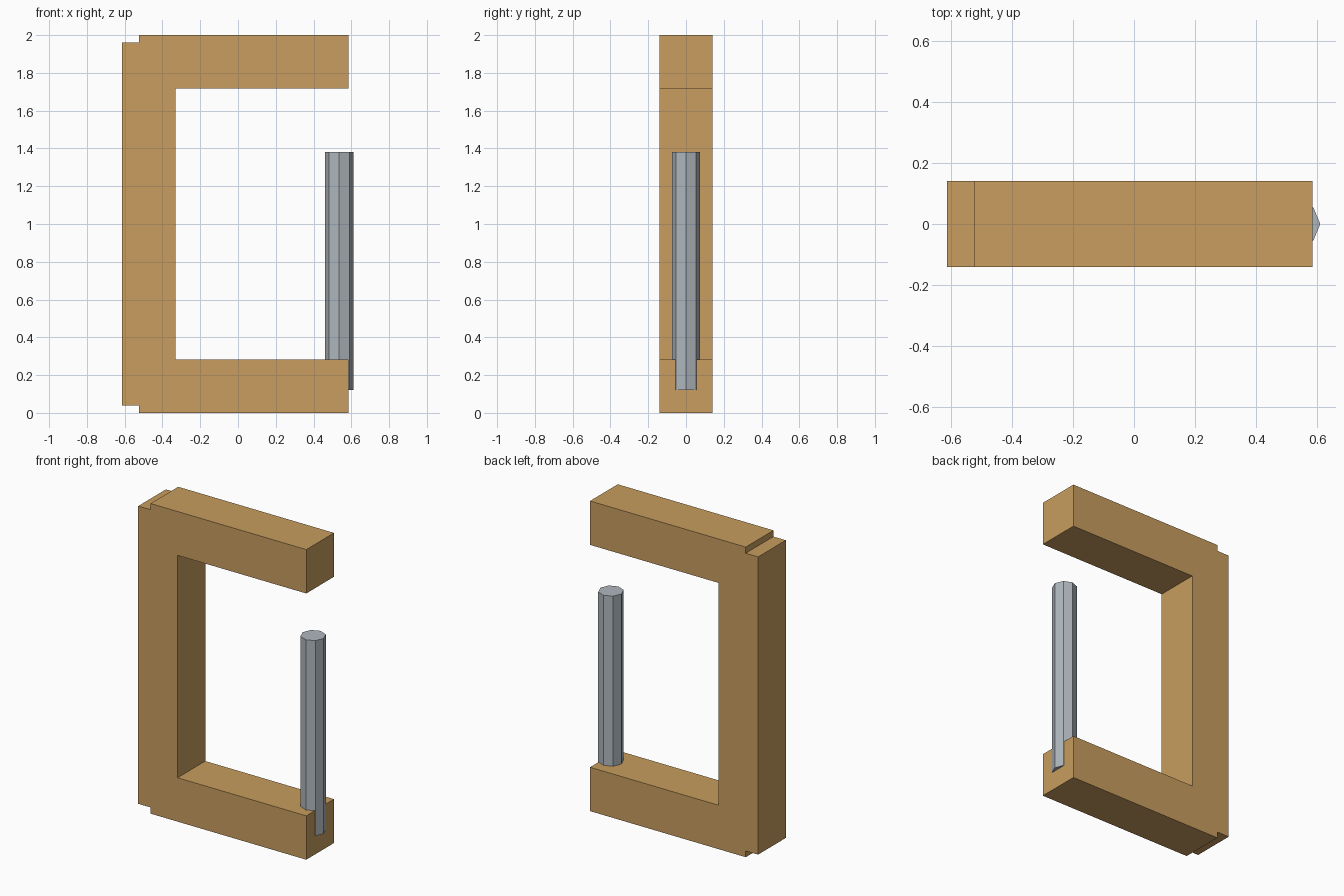
import bpy
import bmesh
from mathutils import Matrix

cube = bpy.data.objects.get("Cube")
if cube:
    bpy.data.objects.remove(cube, do_unlink=True)


def make_material(name, rgb):
    mat = bpy.data.materials.new(name)
    mat.use_nodes = True
    colour = (*rgb, 1.0)
    mat.diffuse_color = colour
    mat.node_tree.nodes["Principled BSDF"].inputs["Base Color"].default_value = colour
    return mat


def make_object(name, bm, mat):
    bmesh.ops.recalc_face_normals(bm, faces=bm.faces)
    mesh = bpy.data.meshes.new(name)
    bm.to_mesh(mesh)
    bm.free()
    mesh.materials.append(mat)
    obj = bpy.data.objects.new(name, mesh)
    bpy.context.collection.objects.link(obj)
    return obj


wood = make_material("warm wood", (0.58, 0.34, 0.115))
metal = make_material("grey metal", (0.43, 0.475, 0.51))

HEIGHT = 2.0
HALF_DEPTH = 0.141

# Wooden C-frame: lower half of the outline, mirrored about mid height
lower = [(-0.332, 0.283), (0.586, 0.283), (0.586, 0.0),
         (-0.525, 0.0), (-0.525, 0.04), (-0.613, 0.04)]
outline = lower + [(x, HEIGHT - z) for x, z in reversed(lower)]

bm = bmesh.new()
face = bm.faces.new([bm.verts.new((x, -HALF_DEPTH, z)) for x, z in outline])
result = bmesh.ops.extrude_face_region(bm, geom=[face])
moved = [v for v in result["geom"] if isinstance(v, bmesh.types.BMVert)]
bmesh.ops.translate(bm, verts=moved, vec=(0, 2 * HALF_DEPTH, 0))
make_object("wooden_frame", bm, wood)

# Eight-sided metal rod set into the end of the lower beam
rod_bottom, rod_top = 0.12, 1.38
bm = bmesh.new()
bmesh.ops.create_cone(
    bm, cap_ends=True, segments=8, radius1=0.075, radius2=0.075,
    depth=rod_top - rod_bottom,
    matrix=Matrix.Translation((0.536, 0, (rod_bottom + rod_top) / 2)))
make_object("metal_rod", bm, metal)
